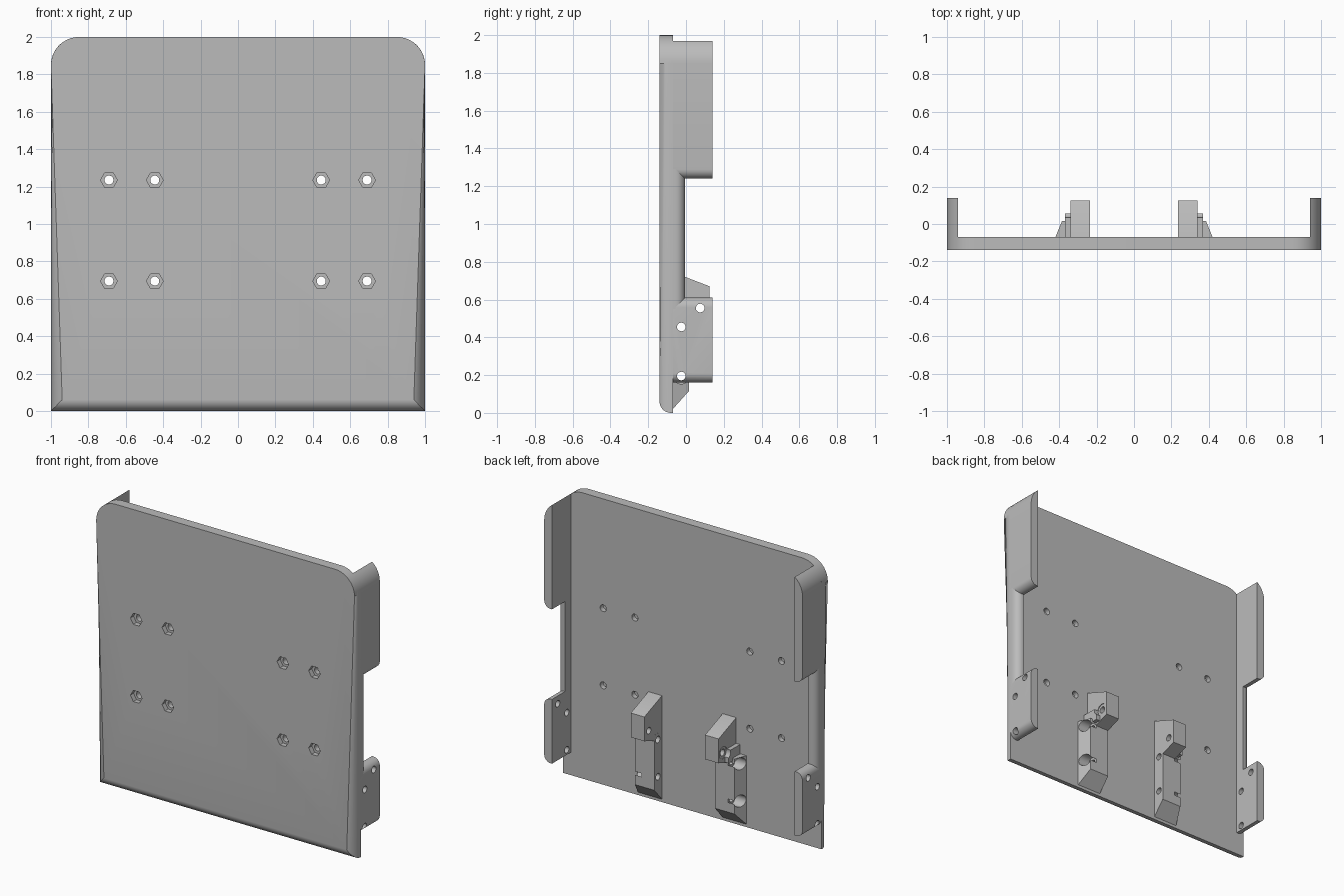
import bpy, bmesh, math
from mathutils import Vector

cube = bpy.data.objects.get("Cube")
if cube:
    bpy.data.objects.remove(cube, do_unlink=True)

grey = bpy.data.materials.new("plain grey")
grey.use_nodes = True
colour = (0.5, 0.5, 0.5, 1)
grey.diffuse_color = colour
grey.node_tree.nodes["Principled BSDF"].inputs["Base Color"].default_value = colour

PLACE = {"x": lambda p, t: (t, p[0], p[1]),
         "y": lambda p, t: (p[0], t, p[1]),
         "z": lambda p, t: (p[0], p[1], t)}


def arc(cx, cy, r, start, end, steps=8):
    angles = [math.radians(start + (end - start) * i / steps) for i in range(steps + 1)]
    return [(cx + r * math.cos(a), cy + r * math.sin(a)) for a in angles]


def polygon(cx, cy, r, sides):
    return arc(cx, cy, r, 0, 360, sides)[:-1]


def prism(name, points, axis, start, end, side=1, edit=None):
    """Extrude a closed profile along an axis; side -1 mirrors it across x."""
    bm = bmesh.new()
    rings = [[bm.verts.new(PLACE[axis](p, t)) for p in points] for t in (start, end)]
    bm.faces.new(rings[0])
    bm.faces.new(rings[1])
    n = len(points)
    for i in range(n):
        j = (i + 1) % n
        bm.faces.new((rings[0][i], rings[0][j], rings[1][j], rings[1][i]))
    if edit:
        edit(bm)
    for v in bm.verts:
        v.co.x *= side
    bmesh.ops.recalc_face_normals(bm, faces=bm.faces)
    mesh = bpy.data.meshes.new(name)
    bm.to_mesh(mesh)
    bm.free()
    mesh.materials.append(grey)
    obj = bpy.data.objects.new(name, mesh)
    bpy.context.collection.objects.link(obj)
    return obj


def activate(obj):
    bpy.ops.object.select_all(action="DESELECT")
    obj.select_set(True)
    bpy.context.view_layer.objects.active = obj


def combine(obj, tool, operation="DIFFERENCE"):
    mod = obj.modifiers.new("shape", "BOOLEAN")
    mod.operation = operation
    mod.solver = "EXACT"
    mod.object = tool
    activate(obj)
    bpy.ops.object.modifier_apply(modifier=mod.name)
    bpy.data.objects.remove(tool, do_unlink=True)


def smooth(obj):
    activate(obj)
    bpy.ops.object.shade_smooth_by_angle(angle=math.radians(30))


FRONT, BACK, TIP = -0.14, -0.07, 0.14
WALL = 0.94
ROUND = 0.05
SCREWS = [(0.075, 0.555), (-0.025, 0.455), (-0.025, 0.195)]
HOLE = 0.023


def round_front(bm):
    edges = [e for e in bm.edges if all(abs(v.co.y - FRONT) < 1e-5 for v in e.verts)]
    bmesh.ops.bevel(bm, geom=edges, offset=0.06, segments=8, profile=0.5, affect="EDGES")


# Main plate with rounded top corners and front edge
outline = [(-1, 0), (1, 0)] + arc(0.85, 1.85, 0.15, 0, 90, 10) + arc(-0.85, 1.85, 0.15, 90, 180, 10)
plate = prism("main_plate", outline, "y", FRONT, BACK, edit=round_front)

# Mounting holes with hexagonal nut pockets
for x in (-0.69, -0.445, 0.445, 0.69):
    for z in (0.695, 1.235):
        combine(plate, prism("hole_cutter", polygon(x, z, 0.024, 20), "y", -0.2, 0))
        combine(plate, prism("pocket_cutter", polygon(x, z, 0.045, 6), "y", -0.2, -0.105))
smooth(plate)


def flank(bm):
    """Slope the outer side of a block towards the plate."""
    for v in bm.verts:
        if v.co.x > 0.3:
            v.co.x = min(v.co.x, 0.42 - 0.41 * (v.co.y - BACK))


for side, word in ((1, "left"), (-1, "right")):
    # Upper side wall following the corner of the plate
    upper = ([(WALL, 1.24)] + arc(1 - ROUND, 1.24 + ROUND, ROUND, -90, 0)
             + arc(0.85, 1.85, 0.15, 0, 53.13))
    smooth(prism(word + "_upper_wall", upper, "y", -0.08, TIP, side))

    # Low wall in the gap between the two tall walls
    low = [(WALL, -0.08), (1, -0.08)] + arc(1 - ROUND, -0.005 - ROUND, ROUND, 0, 90) + [(WALL, -0.005)]
    smooth(prism(word + "_low_wall", low, "z", 0.55, 1.3, side))

    # Lower side wall with screw holes
    lower = ([(WALL, 0.16)] + arc(1 - ROUND, 0.16 + ROUND, ROUND, -90, 0)
             + arc(1 - ROUND, 0.61 - ROUND, ROUND, 0, 90) + [(WALL, 0.61)])
    wall = prism(word + "_lower_wall", lower, "y", -0.08, TIP, side)
    for y, z in SCREWS:
        combine(wall, prism("hole_cutter", polygon(y, z, HOLE, 20), "x", 0.8, 1.2, side))
    smooth(wall)

    # Bracket: overhanging head, sloped foot and small ledge
    root = BACK - 0.01
    head = [(root, 0.03), (BACK, 0.03), (0.014, 0.12), (0.014, 0.46), (0.125, 0.5),
            (0.125, 0.67), (BACK, 0.745), (root, 0.745)]
    foot = [(root, 0.02), (BACK, 0.02), (0.015, 0.115), (0.015, 0.5), (root, 0.5)]
    ledge = [(root, 0.48), (0.055, 0.48), (0.055, 0.565), (root, 0.565)]
    bracket = prism(word + "_bracket", head, "x", 0.235, 0.34, side)
    combine(bracket, prism("foot", foot, "x", 0.2345, 0.5, side, flank), "UNION")
    combine(bracket, prism("ledge", ledge, "x", 0.3, 0.37, side, flank), "UNION")

    # Screw holes with wide head recesses on the outer side
    for y, z in SCREWS:
        combine(bracket, prism("hole_cutter", polygon(y, z, HOLE, 20), "x", 0.1, 0.5, side))
        combine(bracket, prism("recess_cutter", polygon(y, z, 0.042, 24), "x", 0.335, 0.5, side))
    smooth(bracket)
